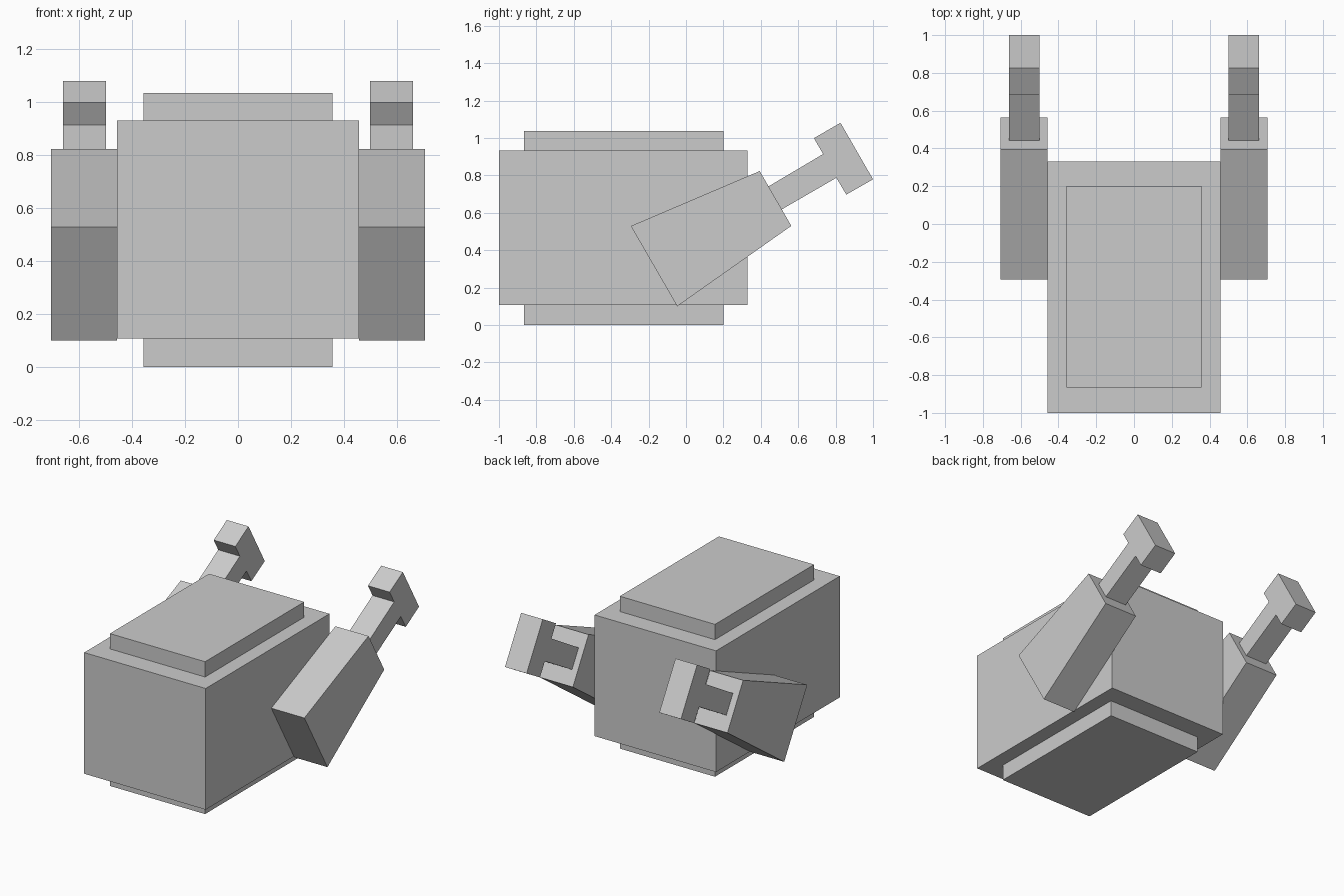
import bpy

cube = bpy.data.objects.get("Cube")
if cube:
    bpy.data.objects.remove(cube, do_unlink=True)

# Single flat grey
grey = bpy.data.materials.new("plain_grey")
grey.use_nodes = True
colour = (0.6, 0.6, 0.6, 1)
grey.diffuse_color = colour
grey.node_tree.nodes["Principled BSDF"].inputs["Base Color"].default_value = colour


def prism(name, profile, x0, x1):
    """Extrude a (y, z) outline, counter-clockwise from +x, between x0 and x1."""
    n = len(profile)
    verts = [(x, y, z) for x in (x0, x1) for y, z in profile]
    faces = [tuple(reversed(range(n))), tuple(range(n, 2 * n))]
    faces += [(i, (i + 1) % n, n + (i + 1) % n, n + i) for i in range(n)]
    mesh = bpy.data.meshes.new(name)
    mesh.from_pydata(verts, [], faces)
    mesh.materials.append(grey)
    obj = bpy.data.objects.new(name, mesh)
    bpy.context.collection.objects.link(obj)
    return obj


def box(name, half_width, y0, y1, z0, z1):
    outline = [(y0, z0), (y1, z0), (y1, z1), (y0, z1)]
    return prism(name, outline, -half_width, half_width)


# Body with a raised plate above and below
box("body", 0.457, -1, 0.33, 0.108, 0.932)
box("top_plate", 0.358, -0.865, 0.2, 0.932, 1.036)
box("bottom_plate", 0.358, -0.865, 0.2, 0, 0.108)

# Tapered arms and T-shaped handles, tilted up toward the back
arm = [(-0.295, 0.529), (-0.047, 0.1), (0.563, 0.53), (0.394, 0.823)]
handle = [(0.441, 0.741), (0.512, 0.618), (0.804, 0.787), (0.857, 0.697),
          (1, 0.779), (0.826, 1.081), (0.684, 0.999), (0.733, 0.914)]

for side, s in (("left", 1), ("right", -1)):
    for part, outline, a, b in (("arm", arm, 0.457, 0.706),
                                ("handle", handle, 0.499, 0.662)):
        prism(f"{side}_{part}", outline, min(s * a, s * b), max(s * a, s * b))
